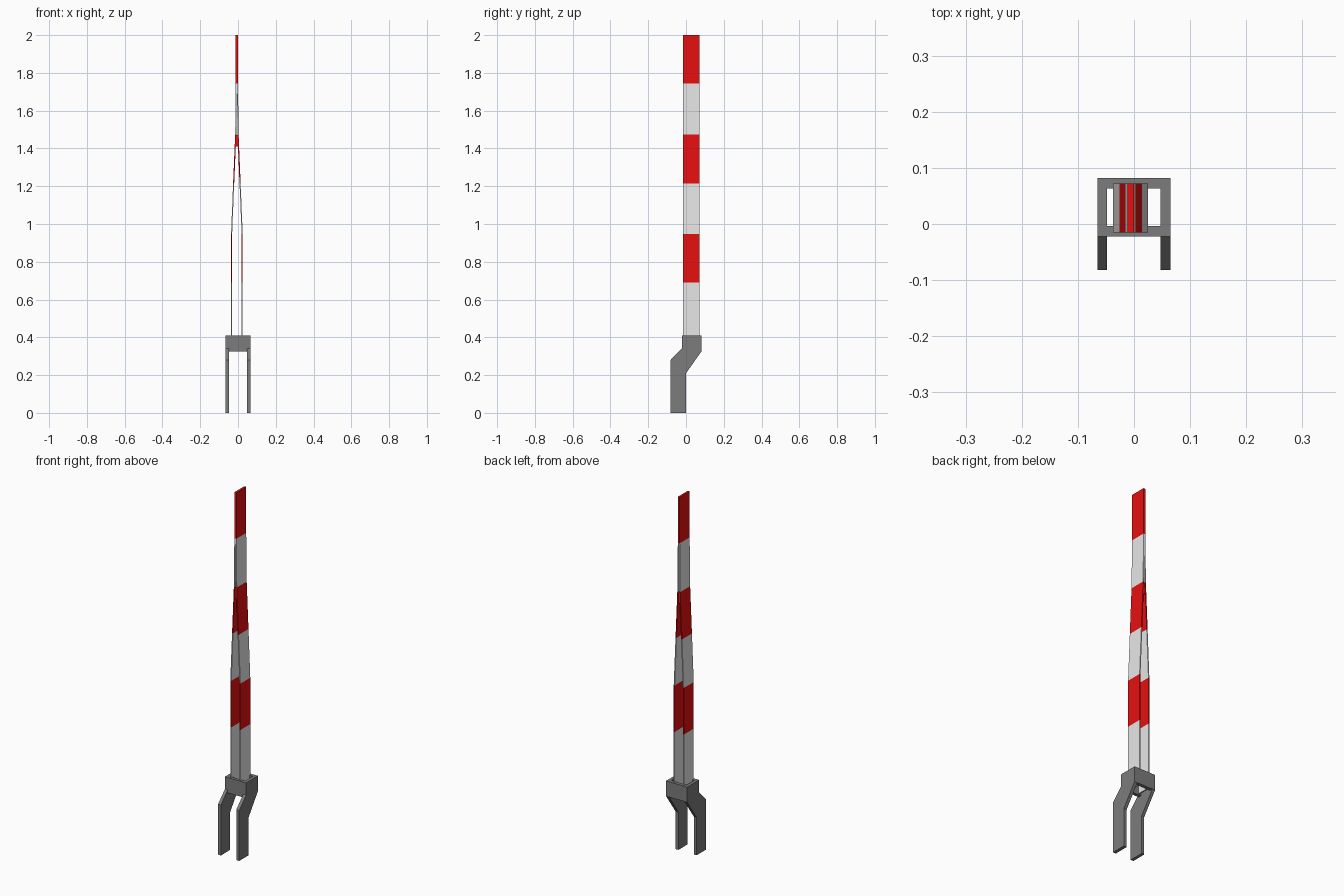
import bpy, bmesh

if "Cube" in bpy.data.objects:
    bpy.data.objects.remove(bpy.data.objects["Cube"])


def material(name, r, g, b):
    m = bpy.data.materials.new(name)
    m.diffuse_color = (r, g, b, 1)
    m.use_nodes = True
    m.node_tree.nodes["Principled BSDF"].inputs["Base Color"].default_value = m.diffuse_color
    return m


GREY = material("bracket grey", 0.2, 0.2, 0.2)
WHITE = material("stripe white", 0.8, 0.8, 0.8)
RED = material("stripe red", 0.8, 0.005, 0.005)


def new_object(name, bm, mats):
    bmesh.ops.recalc_face_normals(bm, faces=bm.faces)
    me = bpy.data.meshes.new(name)
    bm.to_mesh(me)
    bm.free()
    for m in mats:
        me.materials.append(m)
    ob = bpy.data.objects.new(name, me)
    bpy.context.collection.objects.link(ob)
    return ob


def extrude_x(name, profile, x0, x1, mat):
    """Extrude a (y, z) profile from x0 to x1."""
    bm = bmesh.new()
    a = [bm.verts.new((x0, y, z)) for y, z in profile]
    b = [bm.verts.new((x1, y, z)) for y, z in profile]
    n = len(profile)
    bm.faces.new(a)
    bm.faces.new(b)
    for i in range(n):
        j = (i + 1) % n
        bm.faces.new((a[i], a[j], b[j], b[i]))
    return new_object(name, bm, [mat])


def rect(y0, y1, z0, z1):
    return [(y0, z0), (y1, z0), (y1, z1), (y0, z1)]


# Cranked side plates of the bracket
leg = [(-0.082, 0), (0, 0), (0, 0.21), (0.082, 0.325), (0.082, 0.41),
       (-0.022, 0.41), (-0.022, 0.342), (-0.082, 0.28)]
extrude_x("bracket_plate_left", leg, -0.065, -0.048, GREY)
extrude_x("bracket_plate_right", leg, 0.047, 0.065, GREY)

# Cross plates that close the bracket head
extrude_x("bracket_front_plate", rect(-0.022, -0.004, 0.325, 0.41), -0.048, 0.047, GREY)
extrude_x("bracket_back_plate", rect(0.063, 0.082, 0.325, 0.41), -0.048, 0.047, GREY)

# Boom: two striped boards that bend inwards and meet near the tip
CENTRE, THICK = -0.006, 0.006
LEVELS = [(0.33, 0.031), (0.69, 0.031), (0.948, 0.031), (1.215, 0.020),
          (1.475, 0.009), (1.745, 0.006), (2.0, 0.006)]


def board(name, side):
    bm = bmesh.new()
    rings = []
    for z, outer in LEVELS:
        xo = CENTRE + side * outer
        xi = CENTRE + side * (outer - THICK)
        rings.append([bm.verts.new((x, y, z)) for x, y in
                      ((xo, -0.015), (xo, 0.072), (xi, 0.072), (xi, -0.015))])
    bm.faces.new(rings[0])
    bm.faces.new(rings[-1]).material_index = 1
    for k in range(len(rings) - 1):
        for i in range(4):
            j = (i + 1) % 4
            f = bm.faces.new((rings[k][i], rings[k][j], rings[k + 1][j], rings[k + 1][i]))
            f.material_index = k % 2   # alternate white and red by height
    return new_object(name, bm, [WHITE, RED])


board("boom_board_left", -1)
board("boom_board_right", 1)

# Spacer where the boards come together
extrude_x("boom_spacer", rect(-0.012, 0.069, 1.41, 1.47), CENTRE - 0.005, CENTRE + 0.005, RED)
